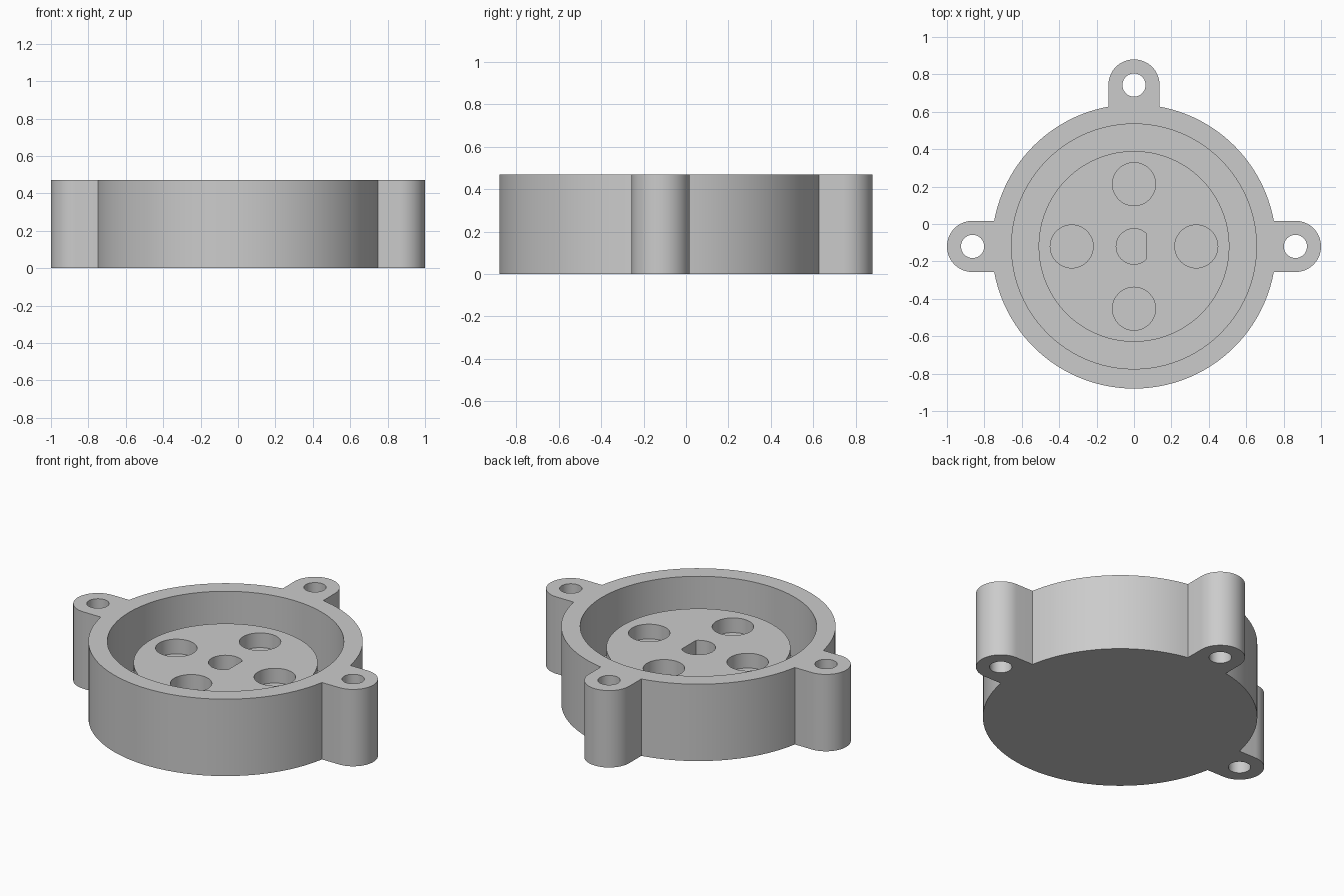
import bpy, bmesh
from math import sin, cos, pi, asin, sqrt, radians

if "Cube" in bpy.data.objects:
    bpy.data.objects.remove(bpy.data.objects["Cube"], do_unlink=True)

CY = -0.12                      # axis of the round body
BODY_R, CAVITY_R, DISC_R = 0.76, 0.655, 0.51
LUG_R, LUG_DIST, LUG_HOLE_R = 0.137, 0.863, 0.062
HEIGHT, FLOOR, DISC_TOP, POCKET = 0.47, 0.10, 0.34, 0.25

grey = bpy.data.materials.new("plain grey")
grey.use_nodes = True
colour = (0.6, 0.6, 0.6, 1)
grey.diffuse_color = colour
grey.node_tree.nodes["Principled BSDF"].inputs["Base Color"].default_value = colour


def arc(cx, cy, r, a0, a1, n):
    return [(cx + r * cos(a0 + (a1 - a0) * i / n),
             cy + r * sin(a0 + (a1 - a0) * i / n)) for i in range(n + 1)]


def circle(cx, cy, r, n=64):
    return arc(cx, cy, r, 0, 2 * pi, n)[:-1]


def prism(name, outline, z0, z1):
    """Extrude a flat outline from z0 to z1."""
    bm = bmesh.new()
    base = bm.faces.new([bm.verts.new((x, y + CY, z0)) for x, y in outline])
    top = bmesh.ops.extrude_face_region(bm, geom=[base])["geom"]
    moved = [v for v in top if isinstance(v, bmesh.types.BMVert)]
    bmesh.ops.translate(bm, verts=moved, vec=(0, 0, z1 - z0))
    bmesh.ops.recalc_face_normals(bm, faces=bm.faces)
    mesh = bpy.data.meshes.new(name)
    bm.to_mesh(mesh)
    bm.free()
    mesh.materials.append(grey)
    obj = bpy.data.objects.new(name, mesh)
    bpy.context.collection.objects.link(obj)
    return obj


def activate(obj):
    bpy.ops.object.select_all(action='DESELECT')
    obj.select_set(True)
    bpy.context.view_layer.objects.active = obj


def cut(obj, outline, z0, z1):
    cutter = prism("cutter", outline, z0, z1)
    cutter.hide_render = True
    mod = obj.modifiers.new("cut", 'BOOLEAN')
    mod.operation, mod.solver, mod.object = 'DIFFERENCE', 'EXACT', cutter
    activate(obj)
    bpy.ops.object.modifier_apply(modifier=mod.name)
    bpy.data.objects.remove(cutter, do_unlink=True)


def smooth(obj):
    activate(obj)
    bpy.ops.object.shade_smooth_by_angle(angle=radians(30))


# Housing outline: round body with three rounded lugs
lug_angles = [0, pi / 2, pi]
half = asin(LUG_R / BODY_R)
outline = []
for a, following in zip(lug_angles, lug_angles[1:] + [2 * pi]):
    cx, cy = LUG_DIST * cos(a), LUG_DIST * sin(a)
    outline += arc(cx, cy, LUG_R, a - pi / 2, a + pi / 2, 32)
    steps = int((following - a) / (pi / 48))
    outline += arc(0, 0, BODY_R, a + half, following - half, steps)

housing = prism("housing", outline, 0, HEIGHT)
cut(housing, circle(0, 0, CAVITY_R, 96), FLOOR, HEIGHT + 0.1)
for a in lug_angles:
    cut(housing, circle(LUG_DIST * cos(a), LUG_DIST * sin(a), LUG_HOLE_R, 40),
        -0.1, HEIGHT + 0.1)
smooth(housing)

# Inner disc with four round pockets and a D-shaped shaft socket
disc = prism("inner_disc", circle(0, 0, DISC_R, 96), FLOOR, DISC_TOP)
for i in range(4):
    a = i * pi / 2
    cut(disc, circle(0.333 * cos(a), 0.333 * sin(a), 0.115, 48), POCKET, HEIGHT)
flat = asin(sqrt(1 - (0.065 / 0.095) ** 2))
cut(disc, arc(0, 0, 0.095, flat, 2 * pi - flat, 40), POCKET, HEIGHT)
smooth(disc)
